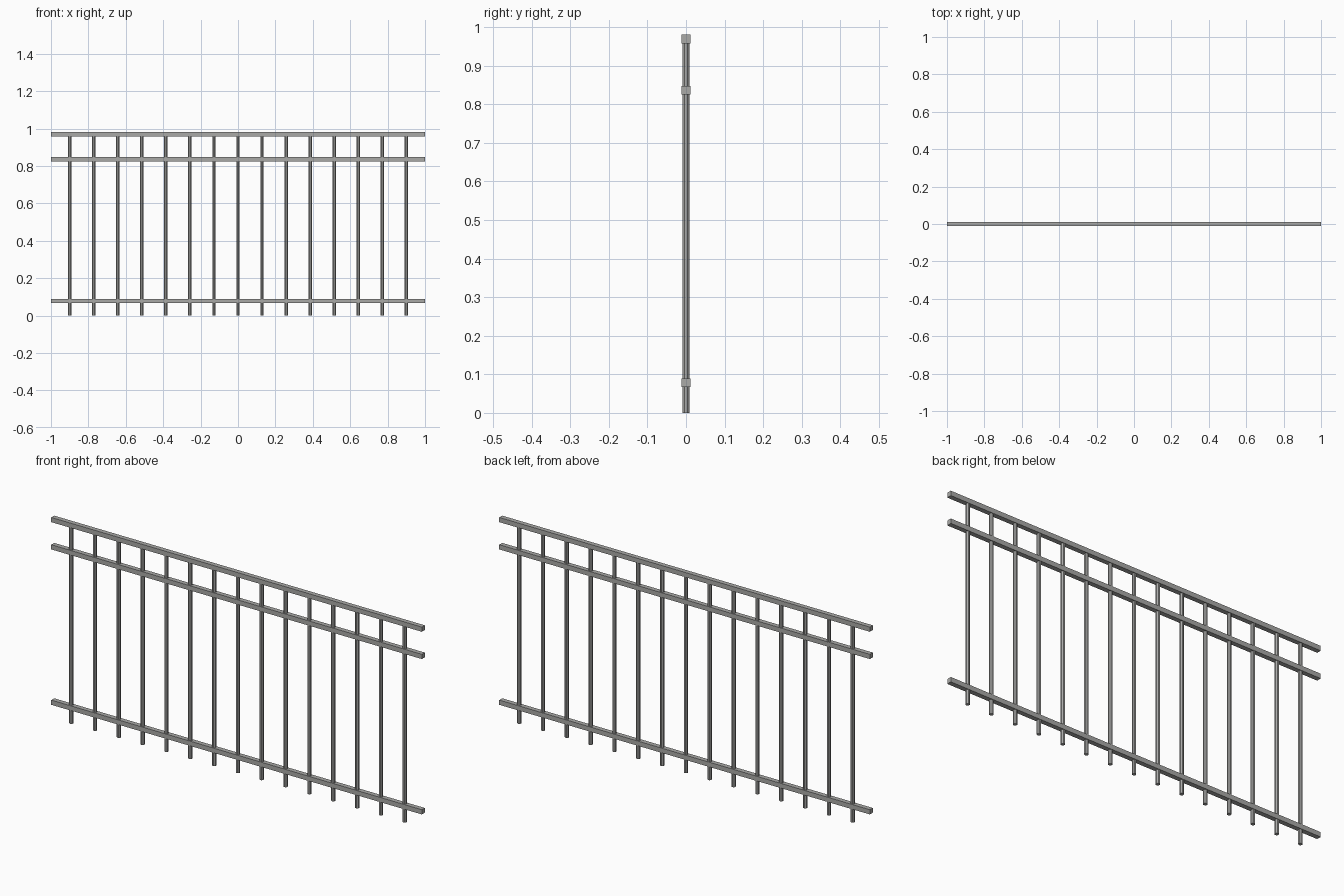
import bpy
import math

cube = bpy.data.objects.get("Cube")
if cube:
    bpy.data.objects.remove(cube, do_unlink=True)

metal = bpy.data.materials.new("grey_metal")
metal.use_nodes = True
color = (0.4, 0.4, 0.39, 1)
metal.diffuse_color = color
metal.node_tree.nodes["Principled BSDF"].inputs["Base Color"].default_value = color

RAIL = 0.023
PICKET = 0.018
TOP_Z = 0.969
COUNT = 15


def finish(name):
    obj = bpy.context.object
    obj.name = name
    obj.data.materials.append(metal)
    return obj


# Horizontal square rails
for name, z in (("top_rail", TOP_Z), ("middle_rail", 0.836), ("bottom_rail", 0.078)):
    bpy.ops.mesh.primitive_cube_add(size=1, location=(0, 0, z))
    rail = finish(name)
    rail.scale = (2, RAIL, RAIL)

# Upright eight-sided pickets, flat faces square to the rails
for i in range(COUNT):
    x = -0.9 + 1.8 * i / (COUNT - 1)
    bpy.ops.mesh.primitive_cylinder_add(
        vertices=8, radius=PICKET / 2 / math.cos(math.pi / 8), depth=TOP_Z,
        location=(x, 0, TOP_Z / 2), rotation=(0, 0, math.pi / 8))
    finish(f"picket_{i + 1}")
